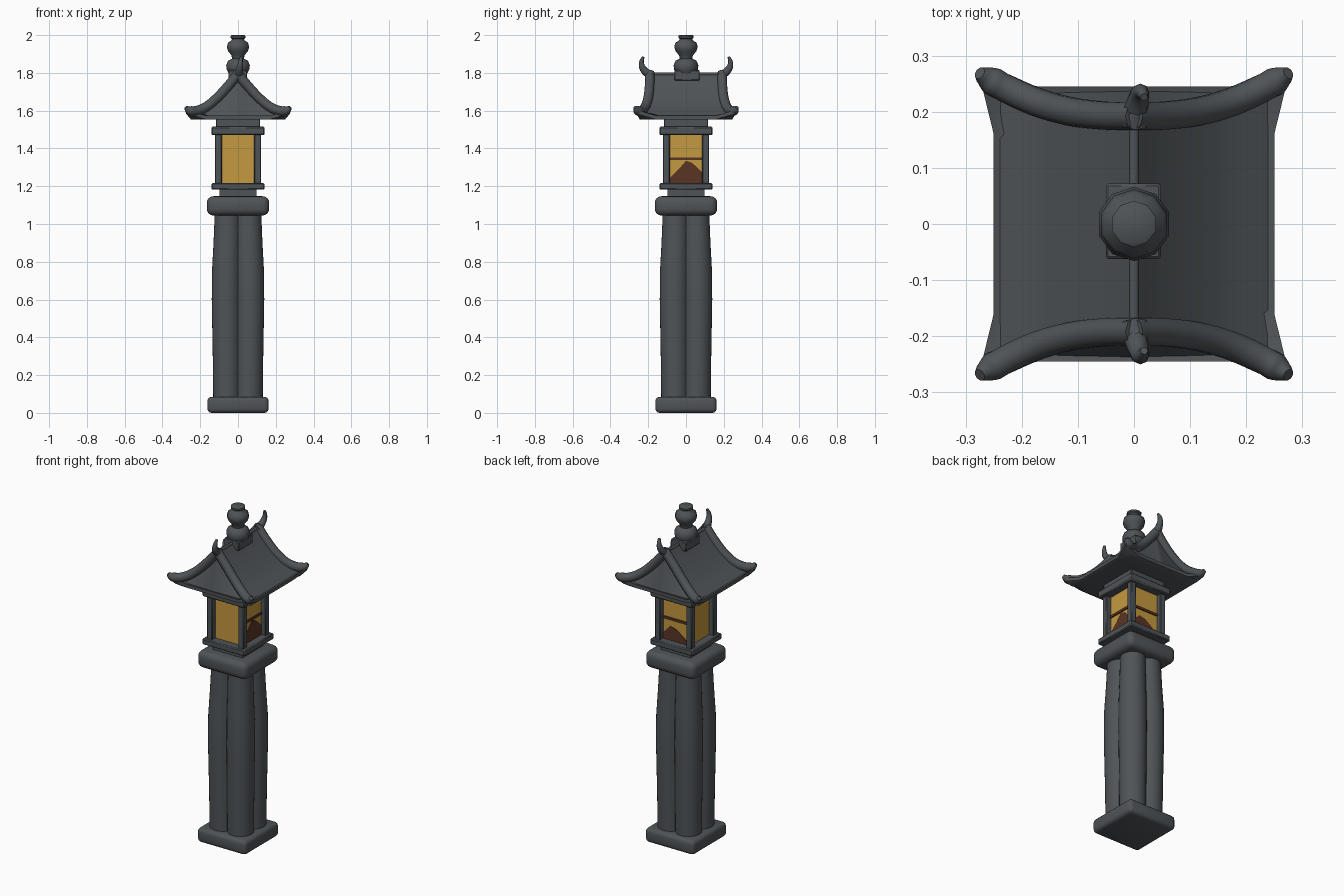
import bpy, bmesh, math
from mathutils import Vector

if "Cube" in bpy.data.objects:
    bpy.data.objects.remove(bpy.data.objects["Cube"])


def material(name, rgb):
    m = bpy.data.materials.new(name)
    m.diffuse_color = (*rgb, 1)
    m.use_nodes = True
    m.node_tree.nodes["Principled BSDF"].inputs["Base Color"].default_value = m.diffuse_color
    return m


STONE = material("dark stone", (0.078, 0.088, 0.095))
GOLD = material("amber glass", (0.56, 0.32, 0.05))
BROWN = material("brown lattice", (0.10, 0.036, 0.018))


def finish(name, bm, mat, smooth=35):
    bmesh.ops.recalc_face_normals(bm, faces=bm.faces)
    me = bpy.data.meshes.new(name)
    bm.to_mesh(me)
    bm.free()
    me.materials.append(mat)
    ob = bpy.data.objects.new(name, me)
    bpy.context.collection.objects.link(ob)
    if smooth:
        bpy.ops.object.select_all(action='DESELECT')
        ob.select_set(True)
        bpy.context.view_layer.objects.active = ob
        bpy.ops.object.shade_smooth_by_angle(angle=math.radians(smooth))
    return ob


def box(name, x, y, z, mat=STONE, bevel=0.0, segs=3):
    """Box from three (low, high) ranges, with optional rounded edges."""
    bm = bmesh.new()
    bmesh.ops.create_cube(bm, size=1)
    for v in bm.verts:
        v.co = [(a + b) / 2 + c * (b - a) for c, (a, b) in zip(v.co, (x, y, z))]
    if bevel:
        bmesh.ops.bevel(bm, geom=bm.edges[:], offset=bevel, segments=segs,
                        profile=0.5, affect='EDGES')
    return finish(name, bm, mat, 40)


def slab(name, half, z0, z1, bevel=0.0, segs=3):
    return box(name, (-half, half), (-half, half), (z0, z1), STONE, bevel, segs)


def loft(name, rings, mat=STONE, smooth=35):
    """Skin a list of closed rings and cap both ends."""
    bm = bmesh.new()
    rows = [[bm.verts.new(p) for p in r] for r in rings]
    n = len(rows[0])
    for a, b in zip(rows, rows[1:]):
        for i in range(n):
            j = (i + 1) % n
            bm.faces.new((a[i], a[j], b[j], b[i]))
    bm.faces.new(rows[0][::-1])
    bm.faces.new(rows[-1])
    return finish(name, bm, mat, smooth)


def smooth_path(pts, steps=4):
    """Catmull-Rom resampling of control points."""
    p = [Vector(q) for q in pts]
    p = [2 * p[0] - p[1]] + p + [2 * p[-1] - p[-2]]
    out = []
    for a, b, c, d in zip(p, p[1:], p[2:], p[3:]):
        for k in range(steps):
            t = k / steps
            out.append(0.5 * (2 * b + (c - a) * t + (2 * a - 5 * b + 4 * c - d) * t * t
                              + (3 * b - a - 3 * c + d) * t ** 3))
    return out + [p[-2]]


def tube(name, pts, radius, sides=10):
    """Round bar along xyz control points; radius is a function of 0..1."""
    path = smooth_path(pts)
    rings = []
    for i, c in enumerate(path):
        d = (path[min(i + 1, len(path) - 1)] - path[max(i - 1, 0)]).normalized()
        u = d.cross(Vector((0, 1, 0) if abs(d.y) < 0.8 else (1, 0, 0))).normalized()
        w = d.cross(u)
        r = radius(i / (len(path) - 1))
        rings.append([c + r * (math.cos(a) * u + math.sin(a) * w)
                      for a in (2 * math.pi * k / sides for k in range(sides))])
    return loft(name, rings, smooth=50)


# Foot and four-lobed column, slightly swollen at mid height
slab("foot", 0.162, 0, 0.085, 0.022)


def column_ring(z, s):
    ring = []
    for k in range(64):
        a = 2 * math.pi * k / 64
        f = (a % (math.pi / 2)) - math.pi / 4
        r = 0.085 * math.cos(f) + math.sqrt(0.075 ** 2 - (0.085 * math.sin(f)) ** 2)
        ring.append((s * r * math.cos(a), s * r * math.sin(a), z))
    return ring


loft("column", [column_ring(z, s) for z, s in (
    (0.07, 0.97), (0.3, 0.99), (0.6, 1.03), (0.75, 1.02), (0.9, 0.96), (1.06, 0.91))])

# Stacked mouldings under and over the lamp chamber
slab("capital", 0.165, 1.045, 1.147, 0.035, 4)
slab("neck", 0.098, 1.14, 1.19)
slab("chamber_floor", 0.14, 1.182, 1.217, 0.005, 1)
slab("chamber_lintel", 0.14, 1.47, 1.515, 0.006, 1)
slab("roof_seat", 0.117, 1.51, 1.56, 0.004, 1)

# Lamp chamber: posts, glass, bars and broken lower panels
for sx in (-1, 1):
    for sy in (-1, 1):
        cx, cy = sx * 0.104, sy * 0.104
        box("chamber_post", (cx - 0.018, cx + 0.018), (cy - 0.018, cy + 0.018),
            (1.21, 1.475), STONE, 0.004, 1)
box("lamp_glass", (-0.092, 0.092), (-0.092, 0.092), (1.212, 1.472), GOLD)
box("side_bar", (0.088, 0.099), (-0.09, 0.09), (1.339, 1.353), BROWN)
box("back_bar", (-0.09, 0.09), (0.088, 0.099), (1.339, 1.353), BROWN)


def patch(name, outline, axis):
    bm = bmesh.new()
    low, high = [], []
    for u, z in outline:
        for d, ring in ((0.0915, low), (0.095, high)):
            ring.append((d, u, z) if axis == 'x' else (u, d, z))
    bm.free()
    loft(name, [low, high], BROWN, 0)


patch("side_shade", [(-0.088, 1.217), (0.088, 1.217), (0.088, 1.27), (0.06, 1.3),
                     (0.03, 1.325), (0.0, 1.335), (-0.03, 1.3), (-0.088, 1.24)], 'x')
patch("back_shade", [(-0.088, 1.217), (0.088, 1.217), (0.088, 1.25), (0.04, 1.3),
                     (0.0, 1.29), (-0.05, 1.255)], 'y')

# Roof body: concave slopes with sloping gable ends
half = smooth_path([(0, 0.18, 1.80), (0.05, 0.183, 1.735), (0.11, 0.192, 1.67),
                    (0.17, 0.207, 1.617), (0.243, 0.238, 1.572)])
section = [(-p.x, p.y, p.z) for p in half[:0:-1]] + [tuple(p) for p in half]
loft("roof_body", [[(x, -0.24, 1.562), (x, -y, z), (x, y, z), (x, 0.24, 1.562)]
                   for x, y, z in section], smooth=30)

# Eave slab with flared, lifted corners
corner = [(0.25, -0.16, 0), (0.25, 0.16, 0), (0.275, 0.262, 0.03), (0.17, 0.245, 0)]
eave = []
for x, y, h in (corner[1], corner[2], corner[3]):
    eave.append((x, y, h))
outline = (eave + [(-x, y, h) for x, y, h in eave[::-1]]
           + [(-x, -y, h) for x, y, h in eave] + [(x, -y, h) for x, y, h in eave[::-1]])
loft("eave", [[(0.9 * x, 0.9 * y, 1.552) for x, y, h in outline],
              [(x, y, 1.554 + h) for x, y, h in outline],
              [(x, y, 1.574 + h) for x, y, h in outline],
              [(0.9 * x, 0.9 * y, 1.575) for x, y, h in outline]])

# Gable ribs sweeping to upturned corners, and ridge horns
for sy in (-1, 1):
    for sx in (-1, 1):
        tube("gable_rib", [(sx * x, sy * y, z) for x, y, z in (
            (-0.005, 0.192, 1.80), (0.05, 0.193, 1.733), (0.11, 0.20, 1.668),
            (0.17, 0.216, 1.619), (0.225, 0.24, 1.598), (0.258, 0.258, 1.602),
            (0.275, 0.269, 1.618))],
             lambda t: 0.026 if t < 0.8 else 0.026 - 0.075 * (t - 0.8))
    tube("ridge_horn", [(0.0, sy * 0.18, 1.785), (0.004, sy * 0.208, 1.80),
                        (0.01, sy * 0.232, 1.83), (0.014, sy * 0.235, 1.86),
                        (0.018, sy * 0.226, 1.885)],
         lambda t: 0.027 - 0.02 * t, 8)
tube("ridge_bar", [(0, -0.18, 1.793), (0, 0, 1.793), (0, 0.18, 1.793)], lambda t: 0.009, 8)

# Finial: cushion block and turned knob
box("finial_block", (-0.05, 0.048), (-0.062, 0.072), (1.76, 1.815), STONE, 0.004, 1)
profile = [(0.05, 1.795), (0.062, 1.815), (0.066, 1.84), (0.055, 1.865), (0.033, 1.875),
           (0.036, 1.892), (0.055, 1.915), (0.062, 1.937), (0.056, 1.96), (0.036, 1.972),
           (0.034, 1.98), (0.041, 1.986), (0.041, 1.996), (0.035, 2.0)]
loft("finial_knob", [[(r * math.cos(2 * math.pi * (k + .5) / 10),
                       r * math.sin(2 * math.pi * (k + .5) / 10), z) for k in range(10)]
                     for r, z in profile], smooth=45)
